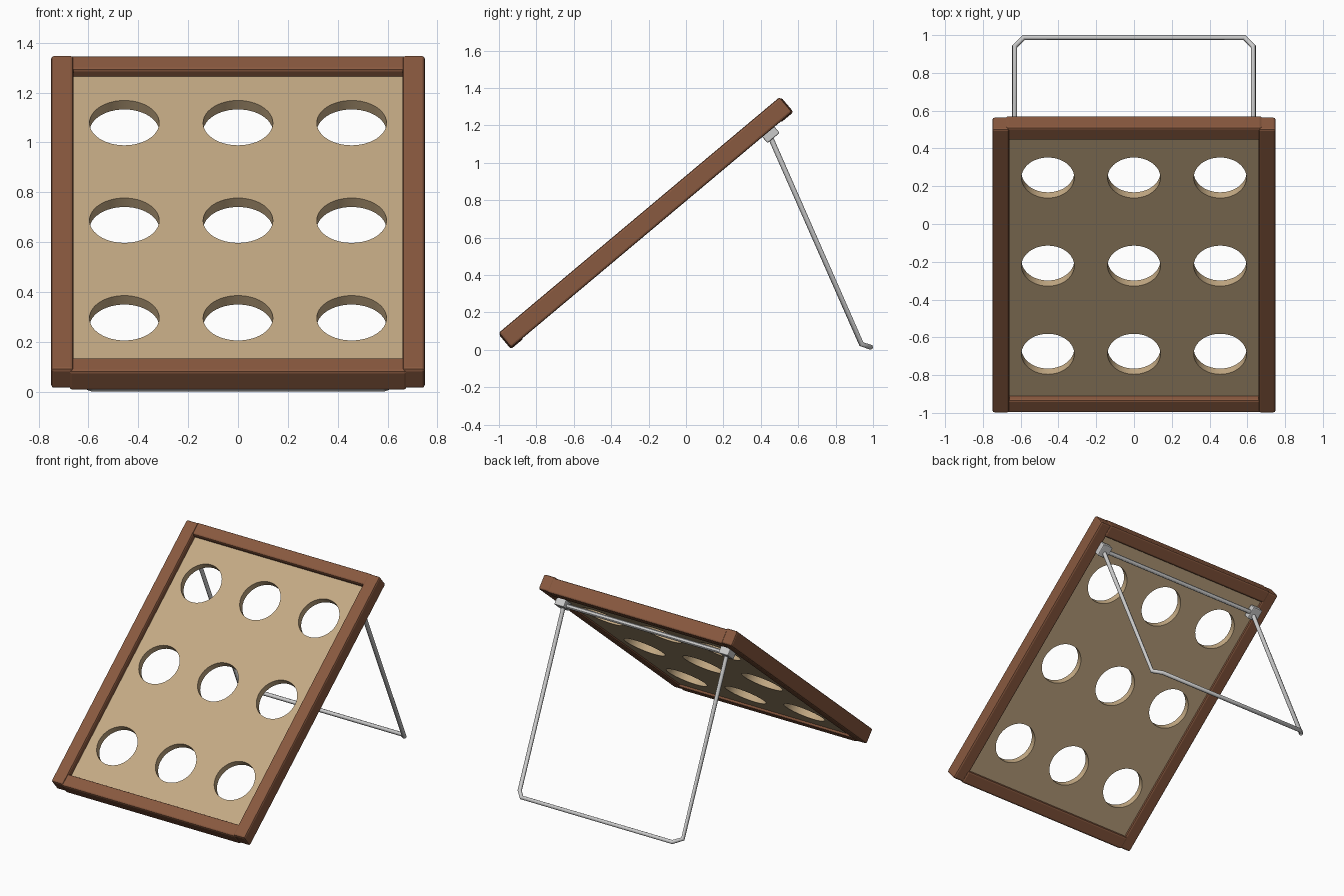
import bpy, bmesh, math
from mathutils import Matrix, Vector

if "Cube" in bpy.data.objects:
    bpy.data.objects.remove(bpy.data.objects["Cube"])

TILT = math.radians(40)
# Board frame: local x = width, y = up the slope, z = out of the front face
BOARD = Matrix.Translation((0, -0.217, 0.681)) @ Matrix.Rotation(TILT, 4, 'X')


def material(name, rgb):
    m = bpy.data.materials.new(name)
    m.diffuse_color = (*rgb, 1)
    m.use_nodes = True
    m.node_tree.nodes["Principled BSDF"].inputs["Base Color"].default_value = m.diffuse_color
    return m


WOOD = material("brown_wood", (0.25, 0.10, 0.05))
PLY = material("tan_plywood", (0.55, 0.40, 0.23))


def add_object(name, bm, matrix, mat=None):
    mesh = bpy.data.meshes.new(name)
    bm.to_mesh(mesh)
    bm.free()
    ob = bpy.data.objects.new(name, mesh)
    bpy.context.collection.objects.link(ob)
    ob.matrix_world = matrix
    if mat:
        mesh.materials.append(mat)
    return ob


def box(name, center, size, mat=None, bevel=0.0):
    bm = bmesh.new()
    bmesh.ops.create_cube(bm, size=1, matrix=Matrix.Translation(center) @ Matrix.Diagonal((*size, 1)))
    ob = add_object(name, bm, BOARD, mat)
    if bevel:
        mod = ob.modifiers.new("Bevel", 'BEVEL')
        mod.width, mod.segments = bevel, 2
    return ob


def smooth(ob):
    bpy.ops.object.select_all(action='DESELECT')
    ob.select_set(True)
    bpy.context.view_layer.objects.active = ob
    bpy.ops.object.shade_smooth_by_angle(angle=math.radians(30))


# Wooden frame
for side, s in (("left", -1), ("right", 1)):
    box(side + "_rail", (s * 0.705, 0, 0), (0.09, 1.962, 0.104), WOOD, 0.012)
for end, s in (("bottom", -1), ("top", 1)):
    box(end + "_rail", (0, s * 0.942, -0.006), (1.355, 0.088, 0.102), WOOD, 0.012)

# Panel with a 3 x 3 grid of round holes
panel = box("target_panel", (0, 0, -0.016), (1.36, 1.82, 0.047), PLY)
bm = bmesh.new()
for i in (-1, 0, 1):
    for j in (-1, 0, 1):
        bmesh.ops.create_cone(bm, cap_ends=True, segments=48, radius1=0.14, radius2=0.14, depth=0.3,
                              matrix=Matrix.Translation((i * 0.456, j * 0.609, 0)))
cutter = add_object("hole_cutter", bm, BOARD, PLY)
cutter.hide_render = True
mod = panel.modifiers.new("Holes", 'BOOLEAN')
mod.operation, mod.solver, mod.object = 'DIFFERENCE', 'EXACT', cutter
bpy.context.view_layer.update()
bpy.context.view_layer.objects.active = panel
bpy.ops.object.modifier_apply(modifier=mod.name)
bpy.data.objects.remove(cutter)
smooth(panel)

# Hinge blocks under the side rails
for side, s in (("left", -1), ("right", 1)):
    box(side + "_hinge", (s * 0.637, 0.815, -0.07), (0.075, 0.085, 0.05), None, 0.006)

# Hinge rod between the blocks
bm = bmesh.new()
bmesh.ops.create_cone(bm, cap_ends=True, segments=12, radius1=0.015, radius2=0.015, depth=1.27,
                      matrix=Matrix.Translation((0, 0.815, -0.075)) @ Matrix.Rotation(math.pi / 2, 4, 'Y'))
smooth(add_object("hinge_rod", bm, BOARD))

# Bent wire stand
half = [(0.633, 0.452, 1.135), (0.633, 0.938, 0.030), (0.585, 0.987, 0.014)]
path = half + [(-x, y, z) for x, y, z in reversed(half)]
curve = bpy.data.curves.new("support_stand", 'CURVE')
curve.dimensions = '3D'
curve.bevel_depth, curve.bevel_resolution, curve.use_fill_caps = 0.014, 2, True
spline = curve.splines.new('POLY')
spline.points.add(len(path) - 1)
for p, co in zip(spline.points, path):
    p.co = (*co, 1)
bpy.context.collection.objects.link(bpy.data.objects.new("support_stand", curve))
